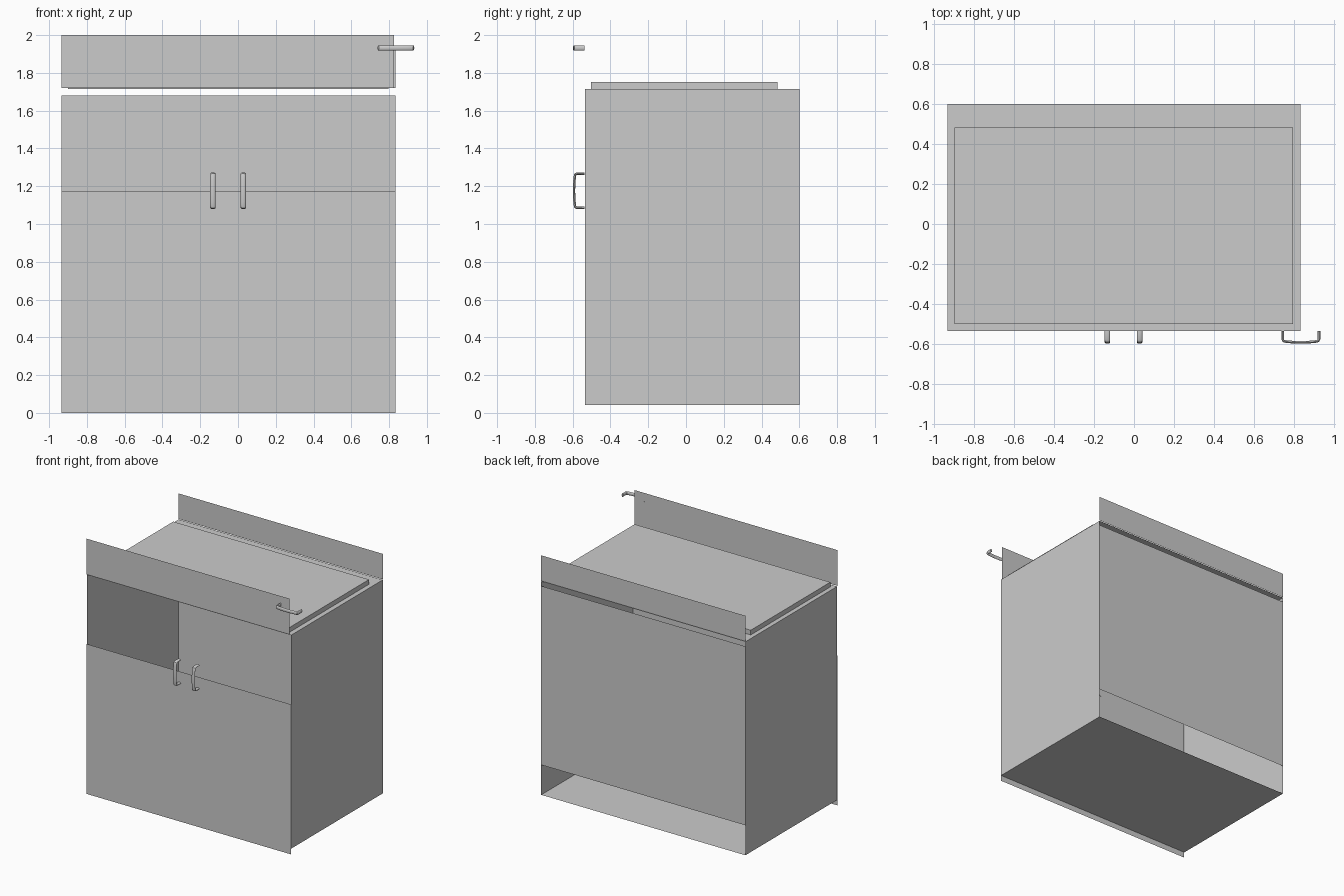
import bpy, bmesh, math
from mathutils import Vector

if "Cube" in bpy.data.objects:
    bpy.data.objects.remove(bpy.data.objects["Cube"])

grey = bpy.data.materials.new("cabinet grey")
grey.diffuse_color = (0.6, 0.6, 0.6, 1)
grey.use_nodes = True
grey.node_tree.nodes["Principled BSDF"].inputs["Base Color"].default_value = grey.diffuse_color


def finish(name, bm, smooth=False):
    bmesh.ops.recalc_face_normals(bm, faces=bm.faces)
    me = bpy.data.meshes.new(name)
    bm.to_mesh(me)
    bm.free()
    me.materials.append(grey)
    ob = bpy.data.objects.new(name, me)
    bpy.context.collection.objects.link(ob)
    if smooth:
        bpy.context.view_layer.objects.active = ob
        ob.select_set(True)
        bpy.ops.object.shade_smooth_by_angle(angle=math.radians(40))
        ob.select_set(False)
    return ob


def sheet(name, a, u, v):
    """Thin single-sided board from corner a along u and v."""
    a, u, v = Vector(a), Vector(u), Vector(v)
    me = bpy.data.meshes.new(name)
    me.from_pydata([a, a + u, a + u + v, a + v], [], [(0, 1, 2, 3)])
    me.materials.append(grey)
    ob = bpy.data.objects.new(name, me)
    bpy.context.collection.objects.link(ob)


def box(name, lo, hi):
    bm = bmesh.new()
    bmesh.ops.create_cube(bm, size=1)
    for v in bm.verts:
        v.co = [lo[i] + (v.co[i] + 0.5) * (hi[i] - lo[i]) for i in range(3)]
    finish(name, bm)


X0, X1, Y0, Y1 = -0.935, 0.835, -0.535, 0.6
Z0, Z1 = 0.043, 1.716
W, D, H = X1 - X0, Y1 - Y0, Z1 - Z0

# Carcass sides, floor and top
sheet("left_side", (X0, Y1, Z0), (0, -D, 0), (0, 0, H))
sheet("right_side", (X1, Y0, Z0), (0, D, 0), (0, 0, H))
sheet("floor_board", (X0, Y1, Z0), (W, 0, 0), (0, -D, 0))
sheet("top_board", (X0, Y0, Z1), (W, 0, 0), (0, D, 0))

# Front boards
sheet("front_door", (X0, Y0 - 0.003, 0), (W, 0, 0), (0, 0, 1.175))
sheet("drawer_front", (X0, Y0 - 0.003, 1.72), (W - 0.01, 0, 0), (0, 0, 0.28))

# Back boards
sheet("back_panel", (X1, Y1, 0.278), (-W, 0, 0), (0, 0, 1.402))
sheet("back_splash", (X1, Y1, 1.72), (-W, 0, 0), (0, 0, 0.2))

# Raised worktop slab
box("worktop", (-0.9, -0.502, Z1), (0.797, 0.484, 1.753))


def handle(name, centre, along, across):
    """Bowed pull: a flat rounded section swept along legs and grip."""
    path = [(-0.091, -0.537), (-0.091, -0.578), (-0.087, -0.586)]
    path += [(s * 0.019, -0.593 + 0.006 * (s * 0.019 / 0.087) ** 2)
             for s in range(-4, 5)]
    path += [(-s, y) for s, y in path[2::-1]]
    bm = bmesh.new()
    rings = []
    along, across, c = Vector(along), Vector(across), Vector(centre)
    pts = [c + along * s + Vector((0, y, 0)) for s, y in path]
    for i, p in enumerate(pts):
        t = (pts[min(i + 1, len(pts) - 1)] - pts[max(i - 1, 0)]).normalized()
        n = t.cross(across)
        ring = []
        for k in range(12):
            a = math.tau * k / 12
            ring.append(bm.verts.new(
                p + across * 0.014 * math.cos(a) + n * 0.0065 * math.sin(a)))
        rings.append(ring)
    for r, q in zip(rings, rings[1:]):
        for k in range(12):
            bm.faces.new((r[k], r[(k + 1) % 12], q[(k + 1) % 12], q[k]))
    bm.faces.new(rings[0])
    bm.faces.new(rings[-1])
    finish(name, bm, True)


# Door pulls and drawer pull
for side, x in (("left", -0.133), ("right", 0.028)):
    handle(side + "_door_handle", (x, 0, 1.176), (0, 0, 1), (1, 0, 0))
handle("drawer_handle", (0.836, 0, 1.932), (1, 0, 0), (0, 0, 1))
